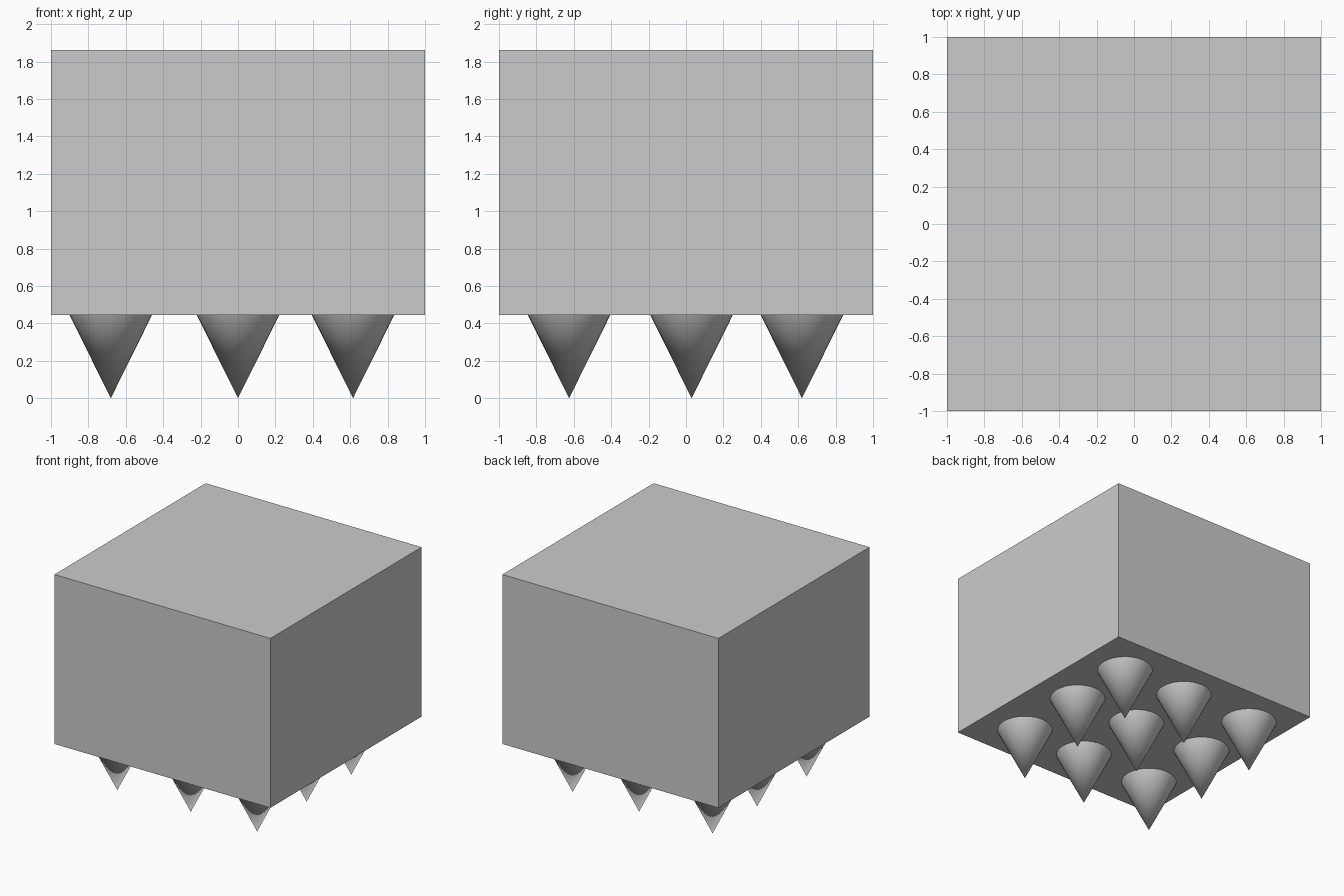
import bpy
import math

if "Cube" in bpy.data.objects:
    bpy.data.objects.remove(bpy.data.objects["Cube"])

BLOCK_BOTTOM = 0.444
BLOCK_TOP = 1.862

# Solid block body
height = BLOCK_TOP - BLOCK_BOTTOM
bpy.ops.mesh.primitive_cube_add(size=1, location=(0, 0, BLOCK_BOTTOM + height / 2))
block = bpy.context.object
block.name = "block"
block.scale = (2, 2, height)
bpy.ops.object.transform_apply(location=False, rotation=False, scale=True)


# Downward pointing spike hanging from the underside
def add_spike(name, x, y):
    bpy.ops.mesh.primitive_cone_add(
        vertices=32, radius1=0, radius2=0.22, depth=BLOCK_BOTTOM,
        location=(x, y, BLOCK_BOTTOM / 2))
    bpy.context.object.name = name
    bpy.ops.object.shade_smooth_by_angle(angle=math.radians(30))


# Three by three grid of spikes, slightly uneven spacing
for row, y in enumerate((-0.625, 0.03, 0.62)):
    for col, x in enumerate((-0.68, 0.0, 0.615)):
        add_spike(f"spike_{row + 1}_{col + 1}", x, y)
